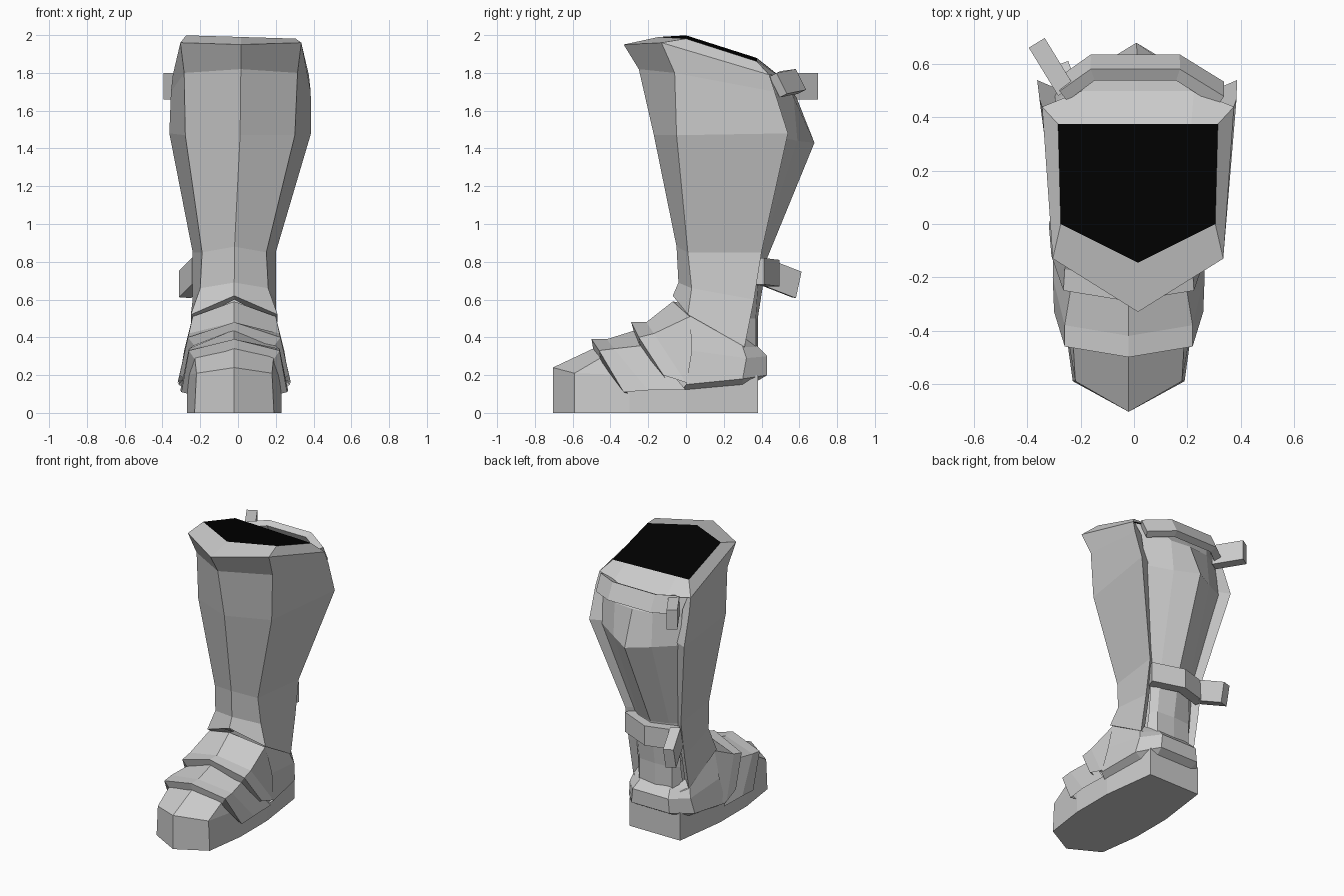
import bpy
import bmesh
from mathutils import Vector

default_cube = bpy.data.objects.get("Cube")
if default_cube:
    bpy.data.objects.remove(default_cube)


def make_material(name, value):
    material = bpy.data.materials.new(name)
    material.use_nodes = True
    colour = (value, value, value, 1)
    material.diffuse_color = colour
    shader = material.node_tree.nodes["Principled BSDF"]
    shader.inputs["Base Color"].default_value = colour
    return material


steel = make_material("steel grey", 0.6)
black = make_material("black opening", 0)


def lean(point):
    """The calf leans slightly sideways between the ankle and the knee."""
    x, y, z = point
    return Vector((x + min(0.015, max(-0.02, 0.05 * (z - 1.25))), y, z))


def mirrored(half):
    """Complete a half row that starts or ends on the centre line."""
    other = [(-x, y, z) for x, y, z in reversed(half) if x > 0]
    return other + half if half[0][0] == 0 else half + other


def loft(name, rows, closed=False, cap_start=None, cap_end=None, thickness=0):
    """Skin a sheet of faces between rows with equal point counts."""
    mesh = bpy.data.meshes.new(name)
    part = bpy.data.objects.new(name, mesh)
    bpy.context.scene.collection.objects.link(part)
    mesh.materials.append(steel)
    mesh.materials.append(black)
    bm = bmesh.new()
    grid = [[bm.verts.new(lean(p)) for p in row] for row in rows]
    count = len(grid[0])
    for lower, upper in zip(grid, grid[1:]):
        for i in range(count if closed else count - 1):
            j = (i + 1) % count
            bm.faces.new((lower[i], lower[j], upper[j], upper[i]))
    for row, slot in ((grid[0], cap_start), (grid[-1], cap_end)):
        if slot is not None:
            bm.faces.new(row).material_index = slot
    bmesh.ops.recalc_face_normals(bm, faces=bm.faces)
    # Turn open sheets so that they face away from the middle
    middle = sum((v.co for v in bm.verts), Vector()) / len(bm.verts)
    facing = sum(f.normal.dot(f.calc_center_median() - middle) * f.calc_area() for f in bm.faces)
    if facing < 0:
        bmesh.ops.reverse_faces(bm, faces=bm.faces)
    bm.to_mesh(mesh)
    bm.free()
    if thickness:
        shell = part.modifiers.new("strap thickness", "SOLIDIFY")
        shell.thickness = thickness
        shell.offset = 0
    return part


def plate(name, halves, **options):
    return loft(name, [mirrored(half) for half in halves], **options)


def strap(name, path, height, drift=0, thickness=0.07):
    """A thick band following the path of its upper edge."""
    lower = [(x, y + drift, z - height) for x, y, z in path]
    return loft(name, [path, lower], thickness=thickness)


# Shin plate: front ridge, front corner, rear edge, inward lip
shin = [
    [(0, -.33, 1.95), (.32, -.13, 1.96), (.36, .44, 1.79)],
    [(0, -.25, 1.82), (.3, -.06, 1.8), (.37, .47, 1.7)],
    [(0, -.17, 1.47), (.29, -.05, 1.47), (.375, .54, 1.48)],
    [(0, -.05, .88), (.17, .01, .85), (.22, .4, .85)],
    [(0, -.04, .69), (.18, .03, .66), (.22, .36, .6)],
    [(0, -.07, .62), (.23, .01, .52), (.22, .31, .35)],
]
for row in shin:
    x, y, z = row[-1]
    row.append((x * 0.75, y - 0.04, z))
plate("shin_plate", shin)
plate("shin_lower_trim", [shin[-1][:3], [(x * 0.8, y + 0.04, z - 0.02) for x, y, z in shin[-1][:3]]])

# Calf plate: side, shoulder, rear ridge
plate("calf_plate", [
    [(.33, .42, 1.8), (.21, .5, 1.78), (0, .5, 1.78)],
    [(.31, .46, 1.7), (.15, .57, 1.67), (0, .585, 1.67)],
    [(.31, .5, 1.46), (.15, .59, 1.44), (0, .68, 1.43)],
    [(.17, .36, .82), (.12, .39, .82), (0, .43, .82)],
    [(.17, .33, .5), (.13, .37, .5), (0, .38, .5)],
    [(.17, .3, .34), (.13, .37, .34), (0, .38, .34)],
])

# Sloping rim around the dark opening, which dips a little to one side
rim = mirrored([(0, -.33, 1.95), (.32, -.13, 1.96), (.36, .44, 1.79), (.21, .5, 1.78)])
opening = mirrored([(0, -.145, 1.99), (.29, 0, 1.99), (.3, .375, 1.87), (.2, .375, 1.87)])
tilted = [(x, y, z - 0.03 * x) for x, y, z in opening]
loft("top_rim", [rim, tilted], closed=True, cap_end=1)

# Straps and their loose ends
strap("upper_strap", [(.31, .46, 1.79), (.15, .56, 1.81), (-.17, .56, 1.81), (-.28, .48, 1.8)],
      0.11, drift=0.055, thickness=0.05)
strap("upper_strap_end", [(-.27, .5, 1.8), (-.38, .68, 1.8)], 0.14)
strap("lower_strap", [(.2, .38, .82), (0, .46, .81), (-.2, .4, .81)], 0.14)
strap("lower_strap_end", [(-.19, .42, .82), (-.26, .6, .75)], 0.14, drift=-0.03)

# Sole and toe box: upright wall, then the sloping top of the toes
welt = [(0, -.705, .24), (.2, -.59, .21), (.25, -.3, .2), (.25, 0, .2), (.2, .38, .2)]
ground = [(0, -.705, 0), (.21, -.59, 0), (.25, -.3, 0), (.25, 0, 0), (.2, .38, 0)]
plate("sole", [ground, welt], closed=True, cap_start=0)
plate("toe_cap", [welt[:3], [(0, -.45, .36), (.21, -.42, .31), (.22, -.3, .32)]])

# Overlapping foot plates: tucked front lip, then ridge, shoulder, lower edge
plate("toe_plate", [
    [(0, -.49, .33), (.2, -.45, .27), (.24, -.3, .1)],
    [(0, -.5, .39), (.24, -.46, .33), (.28, -.33, .11)],
    [(0, -.42, .39), (.24, -.38, .34), (.285, -.2, .12)],
    [(0, -.26, .44), (.21, -.2, .36), (.28, 0, .12)],
])
plate("instep_plate", [
    [(0, -.27, .41), (.2, -.24, .34), (.25, -.1, .17)],
    [(0, -.29, .48), (.245, -.25, .4), (.29, -.12, .2)],
    [(0, -.21, .48), (.24, -.17, .42), (.3, 0, .16)],
    [(0, -.07, .59), (.22, .02, .51), (.26, .12, .18)],
    [(0, .03, .57), (.19, .15, .42), (.22, .2, .2)],
])

# Heel plate: tucked collar, bulge, lower edge and its underside
plate("heel_plate", [
    [(.18, .04, .55), (.18, .3, .4), (.1, .35, .38), (0, .36, .38)],
    [(.22, .02, .51), (.22, .3, .35), (.12, .38, .35), (0, .38, .35)],
    [(.265, .03, .33), (.24, .32, .29), (.14, .43, .3), (0, .43, .3)],
    [(.295, 0, .15), (.26, .3, .18), (.15, .43, .2), (0, .43, .2)],
    [(.25, -.02, .12), (.21, .3, .15), (.14, .38, .17), (0, .38, .17)],
])
